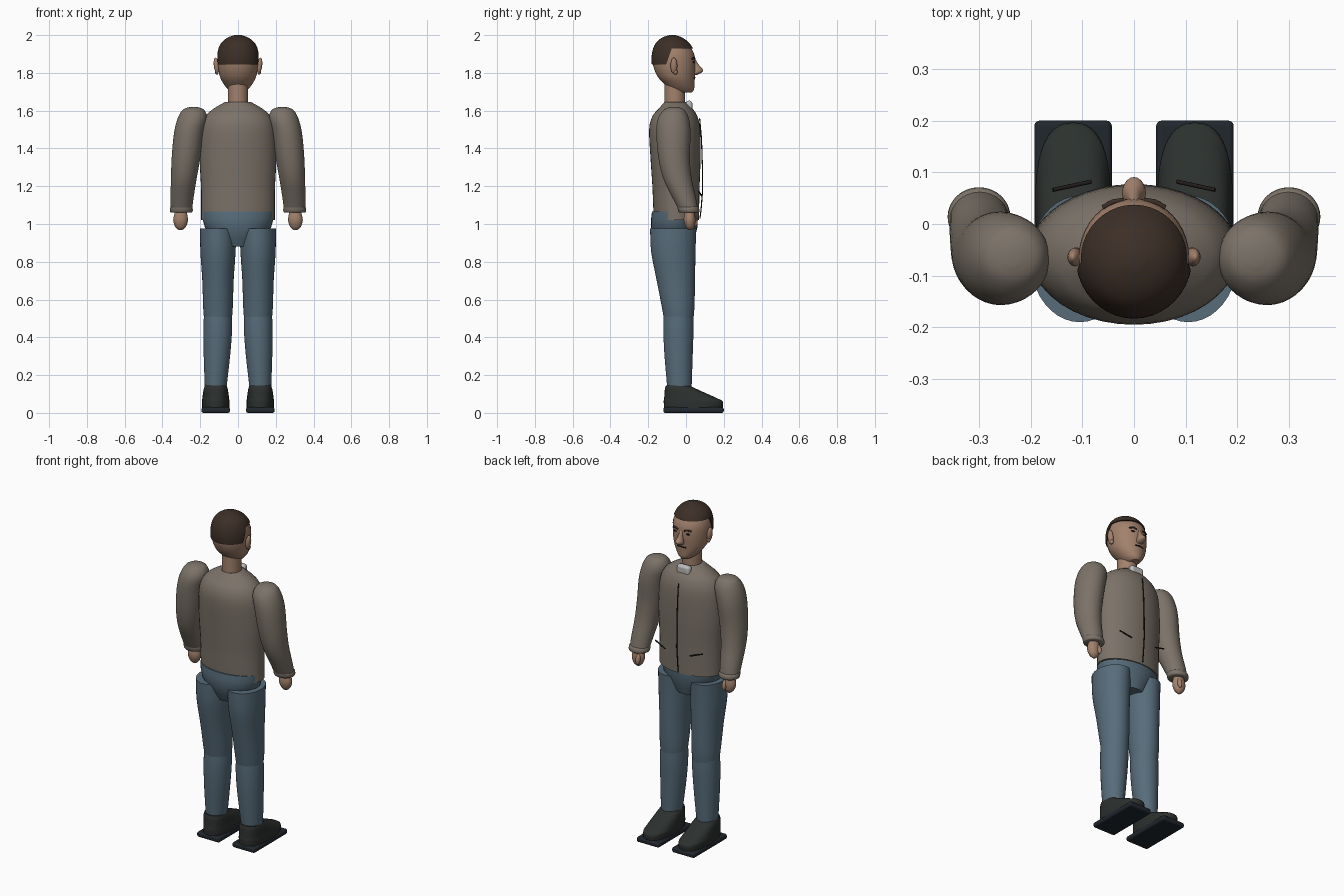
import bpy, bmesh
from math import cos, sin, pi, radians, copysign
from mathutils import Vector

if "Cube" in bpy.data.objects:
    bpy.data.objects.remove(bpy.data.objects["Cube"], do_unlink=True)


def material(name, rgb):
    m = bpy.data.materials.new(name)
    m.use_nodes = True
    m.diffuse_color = (*rgb, 1)
    bsdf = m.node_tree.nodes["Principled BSDF"]
    bsdf.inputs["Base Color"].default_value = (*rgb, 1)
    bsdf.inputs["Roughness"].default_value = 0.8
    return m


SKIN = material("skin", (0.36, 0.22, 0.15))
HAIR = material("hair", (0.045, 0.028, 0.02))
JACKET = material("jacket", (0.2, 0.17, 0.14))
DENIM = material("denim", (0.095, 0.15, 0.195))
LEATHER = material("leather", (0.025, 0.03, 0.027))
RUBBER = material("rubber", (0.015, 0.02, 0.027))
DARK = material("dark_trim", (0.015, 0.012, 0.01))
GREY = material("collar_grey", (0.5, 0.5, 0.5))


def finish(obj, mat, angle=40):
    obj.data.materials.append(mat)
    bpy.ops.object.select_all(action="DESELECT")
    obj.select_set(True)
    bpy.context.view_layer.objects.active = obj
    bpy.ops.object.shade_smooth_by_angle(angle=radians(angle))
    return obj


def from_bmesh(name, bm):
    bmesh.ops.recalc_face_normals(bm, faces=bm.faces)
    mesh = bpy.data.meshes.new(name)
    bm.to_mesh(mesh)
    bm.free()
    obj = bpy.data.objects.new(name, mesh)
    bpy.context.collection.objects.link(obj)
    return obj


def spline(points, steps):
    """Catmull-Rom interpolation through the points."""
    pts = [Vector(p) for p in points]
    padded = [pts[0]] + pts + [pts[-1]]
    out = []
    for a, b, c, d in zip(padded, padded[1:], padded[2:], padded[3:]):
        for i in range(steps):
            t = i / steps
            out.append(0.5 * (2 * b + (c - a) * t + (2 * a - 5 * b + 4 * c - d) * t * t
                              + (3 * b - a - 3 * c + d) * t ** 3))
    return out + [pts[-1]]


def loft(name, mat, rings, side=1, power=2, steps=4, sides=40):
    """Rings are (height, centre x, half width, back y, front y)."""
    bm = bmesh.new()
    loops = []
    for z, cx, rx, back, front in spline(rings, steps):
        loop = []
        for k in range(sides):
            c, s = cos(2 * pi * k / sides), sin(2 * pi * k / sides)
            u, v = (copysign(abs(q) ** (2 / power), q) for q in (c, s))
            loop.append(bm.verts.new((side * (cx + rx * u),
                                      (back + front) / 2 + (front - back) / 2 * v, z)))
        loops.append(loop)
    for lo, hi in zip(loops, loops[1:]):
        for k in range(sides):
            j = (k + 1) % sides
            bm.faces.new((lo[k], lo[j], hi[j], hi[k]))
    bm.faces.new(loops[0])
    bm.faces.new(loops[-1])
    return finish(from_bmesh(name, bm), mat)


def ball(name, mat, centre, radii, rotation=(0, 0, 0)):
    bpy.ops.mesh.primitive_uv_sphere_add(segments=24, ring_count=12, location=centre, rotation=rotation)
    obj = bpy.context.object
    obj.name = name
    obj.scale = radii
    return finish(obj, mat)


def box(name, mat, centre, size, bevel):
    bpy.ops.mesh.primitive_cube_add(size=1, location=centre)
    obj = bpy.context.object
    obj.name = name
    obj.scale = size
    bpy.ops.object.transform_apply(location=False, rotation=False, scale=True)
    mod = obj.modifiers.new("rounded_edges", "BEVEL")
    mod.width, mod.segments = bevel, 3
    return finish(obj, mat)


def cord(name, mat, points, radius):
    curve = bpy.data.curves.new(name, "CURVE")
    curve.dimensions = "3D"
    curve.bevel_depth, curve.bevel_resolution, curve.use_fill_caps = radius, 2, True
    path = curve.splines.new("POLY")
    path.points.add(len(points) - 1)
    for p, co in zip(path.points, points):
        p.co = (*co, 1)
    curve.materials.append(mat)
    obj = bpy.data.objects.new(name, curve)
    bpy.context.collection.objects.link(obj)


# Head and neck
head_rings = [(1.695, 0, .03, -.05, .03), (1.71, 0, .05, -.085, .042), (1.74, 0, .075, -.115, .045),
              (1.78, 0, .096, -.15, .047), (1.84, 0, .106, -.174, .05), (1.9, 0, .104, -.173, .043),
              (1.95, 0, .085, -.155, .014), (1.98, 0, .052, -.122, -.022), (1.995, 0, .012, -.082, -.06)]
loft("head", SKIN, head_rings)
loft("neck", SKIN, [(1.6, 0, .053, -.115, -.005), (1.74, 0, .053, -.115, -.005)], steps=1)

# Hair cap, trimmed to a hairline by a side profile
hair = loft("hair", HAIR, [(z + .005, cx, rx + .006, back - .007, front + .006)
                           for z, cx, rx, back, front in head_rings[3:]])
hairline = [(-.25, 1.845), (-.105, 1.845), (-.075, 1.93), (.1, 1.93), (.1, 2.1), (-.25, 2.1)]
bm = bmesh.new()
face = bm.faces.new([bm.verts.new((-.2, y, z)) for y, z in hairline])
grown = bmesh.ops.extrude_face_region(bm, geom=[face])["geom"]
bmesh.ops.translate(bm, vec=(.4, 0, 0), verts=[g for g in grown if isinstance(g, bmesh.types.BMVert)])
cutter = from_bmesh("hair_cutter", bm)
cutter.hide_render = True
trim = hair.modifiers.new("hairline", "BOOLEAN")
trim.operation, trim.object, trim.solver = "INTERSECT", cutter, "EXACT"
bpy.context.view_layer.objects.active = hair
bpy.ops.object.modifier_apply(modifier=trim.name)
bpy.data.objects.remove(cutter, do_unlink=True)

# Face
loft("nose", SKIN, [(1.79, 0, .014, .03, .06), (1.8, 0, .022, .03, .08), (1.815, 0, .022, .03, .091),
                    (1.84, 0, .014, .03, .07), (1.875, 0, .009, .03, .048)], sides=20)
cord("mouth", DARK, [(-.028, .041, 1.773), (0, .047, 1.775), (.028, .041, 1.773)], .004)

# Jacket body with zip and collar tab
loft("jacket_body", JACKET, [(1.02, 0, .195, -.17, .068), (1.1, 0, .195, -.174, .07), (1.2, 0, .196, -.178, .072),
                             (1.35, 0, .203, -.188, .077), (1.5, 0, .197, -.195, .075), (1.57, 0, .172, -.178, .06),
                             (1.61, 0, .13, -.145, .035), (1.645, 0, .07, -.115, 0)])
cord("zip", DARK, [(0, .072, 1.56), (0, .082, 1.45), (0, .087, 1.3), (0, .088, 1.18), (0, .08, 1.08), (0, .074, 1.03)], .003)
box("collar_tab", GREY, (0, .016, 1.62), (.085, .036, .065), .014)

# Trouser seat
loft("trouser_seat", DENIM, [(.88, 0, .085, -.14, .03), (.98, 0, .175, -.184, .06), (1.065, 0, .19, -.18, .062)], steps=2)

for side, label in ((1, "left"), (-1, "right")):
    # Facial features
    ball(label + "_ear", SKIN, (side * .114, -.064, 1.838), (.014, .018, .043), (0, side * .12, 0))
    ball(label + "_earlobe", SKIN, (side * .112, -.056, 1.805), (.01, .011, .014))
    ball(label + "_eye", DARK, (side * .04, .04, 1.857), (.013, .006, .005))
    cord(label + "_eyebrow", HAIR, [(side * .02, .046, 1.874), (side * .04, .043, 1.88), (side * .06, .032, 1.875)], .005)

    # Sleeve, cuff and slanted pocket
    loft(label + "_sleeve", JACKET, [(1.62, .235, .015, -.08, -.045), (1.606, .236, .055, -.115, -.01),
                                     (1.56, .241, .078, -.148, .015), (1.48, .259, .08, -.157, .024),
                                     (1.35, .275, .076, -.146, .02), (1.24, .287, .068, -.12, .03),
                                     (1.14, .296, .061, -.072, .052), (1.07, .3, .056, -.036, .066)], side)
    loft(label + "_cuff", JACKET, [(1.06, .3, .054, -.034, .066), (1.066, .3, .06, -.04, .071),
                                   (1.085, .3, .06, -.045, .069), (1.092, .3, .054, -.045, .062)], side, steps=2)
    cord(label + "_pocket", DARK, [(side * .083, .082, 1.15), (side * .157, .066, 1.175)], .004)

    # Hand
    loft(label + "_hand", SKIN, [(1.09, .303, .024, -.002, .04), (1.06, .303, .032, -.008, .045),
                                 (1.02, .304, .039, -.012, .05), (.985, .304, .028, -.002, .044),
                                 (.967, .304, .008, .014, .028)], side)
    ball(label + "_thumb", SKIN, (side * .288, .045, 1.018), (.013, .014, .032), (.25, 0, 0))

    # Trouser leg in two overlapping pieces
    loft(label + "_thigh", DENIM, [(.975, .105, .096, -.19, .055), (.85, .106, .093, -.184, .05),
                                   (.7, .106, .083, -.155, .048), (.55, .106, .078, -.126, .044),
                                   (.47, .106, .07, -.112, .036)], side)
    loft(label + "_shin", DENIM, [(.54, .106, .073, -.117, .038), (.45, .107, .076, -.12, .04),
                                  (.32, .111, .071, -.115, .036), (.14, .118, .058, -.1, .03)], side)

    # Shoe and sole
    loft(label + "_shoe", LEATHER, [(.025, .118, .072, -.116, .194), (.06, .118, .073, -.118, .195),
                                    (.075, .118, .071, -.116, .17), (.1, .118, .068, -.114, .115),
                                    (.125, .118, .064, -.112, .06), (.145, .118, .057, -.106, .02)], side, 2.5)
    box(label + "_sole", RUBBER, (side * .118, .04, .015), (.15, .32, .03), .01)
